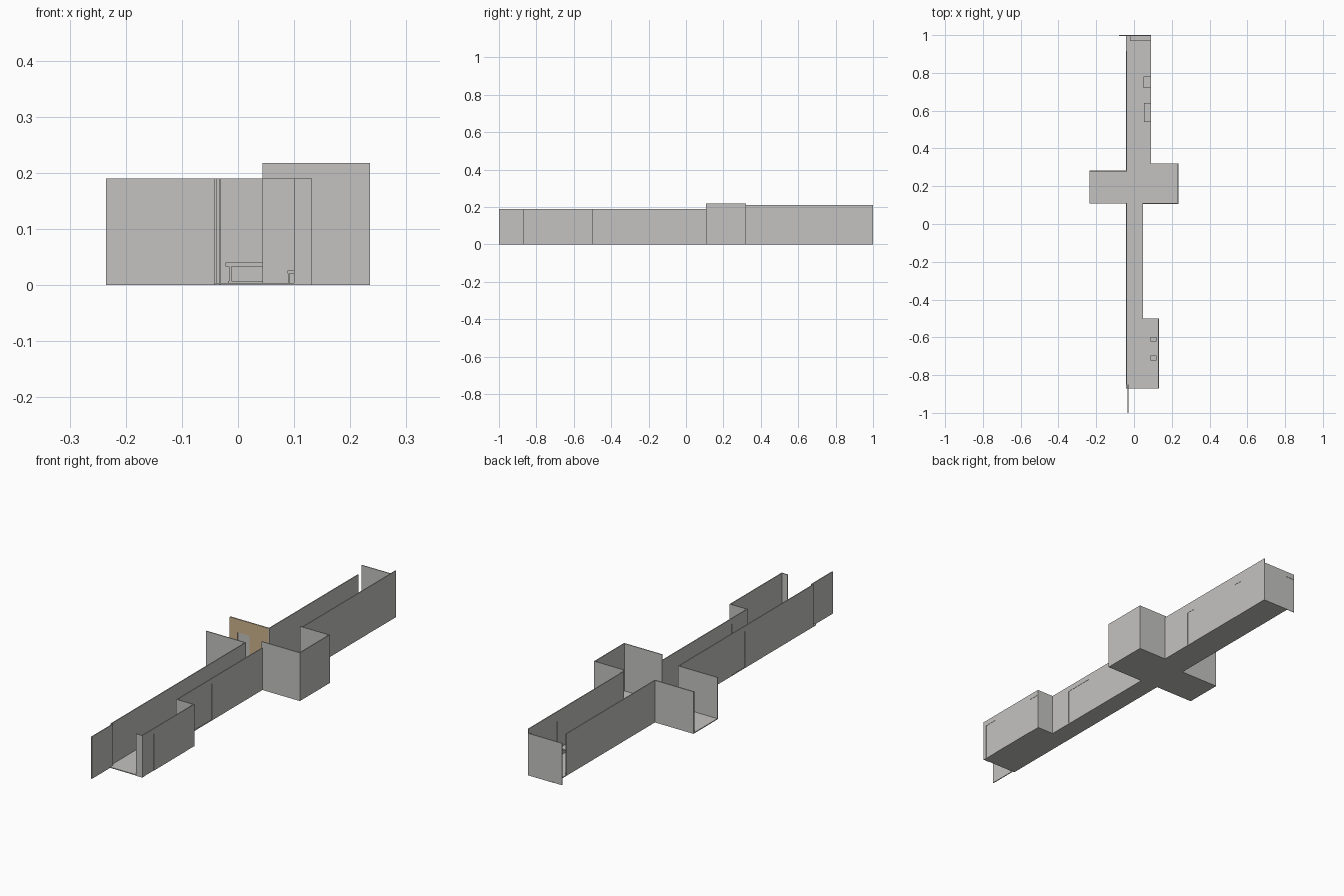
import bpy, bmesh

cube = bpy.data.objects.get("Cube")
if cube:
    bpy.data.objects.remove(cube, do_unlink=True)


def material(name, rgb):
    m = bpy.data.materials.new(name)
    m.use_nodes = True
    m.diffuse_color = (*rgb, 1)
    m.node_tree.nodes["Principled BSDF"].inputs["Base Color"].default_value = (*rgb, 1)
    return m


GREY = material("plaster_grey", (0.55, 0.545, 0.535))
TAN = material("tan_panel", (0.62, 0.45, 0.27))
T = 0.004          # wall thickness
LOW, MID, HIGH = 0.19, 0.21, 0.218
DOOR_H = 0.165


def boxes(name, parts, mat=GREY):
    """One object from boxes given as (x0, x1, y0, y1, z0, z1)."""
    bm = bmesh.new()
    for x0, x1, y0, y1, z0, z1 in parts:
        verts = bmesh.ops.create_cube(bm, size=1)["verts"]
        for v in verts:
            v.co = (x1 if v.co.x > 0 else x0,
                    y1 if v.co.y > 0 else y0,
                    z1 if v.co.z > 0 else z0)
    me = bpy.data.meshes.new(name)
    bm.to_mesh(me)
    bm.free()
    me.materials.append(mat)
    ob = bpy.data.objects.new(name, me)
    bpy.context.collection.objects.link(ob)
    return ob


def wall(name, axis, a, b, at, height, doors=()):
    """Wall from a to b along an axis, at..at+T across it, with recessed doors."""
    def part(s, e, z0, z1, inset=0.0):
        c0, c1 = at + inset, at + T - inset
        return (s, e, c0, c1, z0, z1) if axis == "x" else (c0, c1, s, e, z0, z1)

    solid, panels, start = [], [], a
    for d0, d1 in doors:
        if d0 > start:
            solid.append(part(start, d0, 0, height))
        solid.append(part(d0, d1, DOOR_H, height))
        panels.append(part(d0, d1, 0, DOOR_H, 0.0012))
        start = d1
    if b > start:
        solid.append(part(start, b, 0, height))
    boxes(name, solid)
    if panels:
        boxes(name + "_doors", panels)


# Floor: corridor, cross arms and entrance room
F = 0.004
boxes("floor", [
    (-0.042, 0.13, -0.87, -0.50, 0, F),
    (-0.042, 0.048, -0.50, 0.11, 0, F),
    (-0.235, 0.09, 0.11, 0.28, 0, F),
    (0.09, 0.235, 0.11, 0.32, 0, F),
    (-0.042, 0.09, 0.28, 1.0, 0, F),
])

# Entrance room
wall("entrance_side_panel", "y", -1.0, -0.85, -0.034, LOW)
wall("entrance_front_wall", "x", 0.10, 0.132, -0.872, LOW)
wall("entrance_left_wall", "y", -0.87, -0.50, 0.128, LOW,
     [(-0.855, -0.79), (-0.555, -0.505)])
wall("entrance_back_wall", "x", 0.044, 0.132, -0.504, LOW)

# Front corridor
wall("front_corridor_right_wall", "y", -0.85, 0.11, -0.042, LOW, [(-0.36, -0.26)])
wall("front_corridor_left_wall", "y", -0.50, 0.11, 0.044, LOW, [(-0.39, -0.255)])

# Right arm, open at its end, with a tan inner wall and a door
wall("right_arm_front_wall", "x", -0.235, -0.038, 0.108, LOW)
wall("right_arm_back_wall", "x", -0.235, -0.038, 0.278, LOW)
boxes("tan_wall_panel", [
    (-0.235, -0.195, 0.2765, 0.278, F, LOW),
    (-0.195, -0.135, 0.2765, 0.278, 0.13, LOW),
    (-0.135, -0.042, 0.2765, 0.278, F, LOW),
], TAN)

# Left arm, taller
wall("left_arm_front_wall", "x", 0.044, 0.235, 0.106, HIGH)
wall("left_arm_end_wall", "y", 0.106, 0.32, 0.231, HIGH)
wall("left_arm_back_wall", "x", 0.087, 0.235, 0.317, HIGH)

# Back corridor
wall("back_corridor_right_wall", "y", 0.28, 0.915, -0.042, LOW)
wall("back_corridor_left_wall", "y", 0.32, 1.0, 0.087, MID,
     [(0.475, 0.52), (0.795, 0.845)])
wall("back_end_wall", "x", -0.08, 0.09, 0.996, LOW, [(-0.08, -0.027)])

# Counter along the end wall
boxes("end_counter", [
    (-0.022, 0.087, 0.97, 0.996, 0.033, 0.04),
    (-0.016, -0.012, 0.972, 0.996, F, 0.033),
    (0.080, 0.084, 0.972, 0.996, F, 0.033),
    (-0.018, 0.087, 0.972, 0.996, F, 0.007),
])


def bench(name, x0, x1, y0, y1, top, back=0.0):
    """Seat or table on four legs, with an optional back rest."""
    w = 0.003
    parts = [(x0, x1, y0, y1, top - 0.005, top)]
    for x in (x0 + 0.001, x1 - w - 0.001):
        for y in (y0 + 0.001, y1 - w - 0.001):
            parts.append((x, x + w, y, y + w, F, top - 0.005))
    if back:
        parts.append((x1 - w, x1, y0, y1, top, back))
    boxes(name, parts)


# Furniture beside the left walls
bench("corridor_table_small", 0.05, 0.087, 0.72, 0.78, 0.04)
bench("corridor_table_large", 0.054, 0.087, 0.54, 0.64, 0.04)
for i, y in enumerate((-0.61, -0.71)):
    bench(f"entrance_chair_{i + 1}", 0.088, 0.12, y - 0.013, y + 0.013, 0.026, 0.045)
